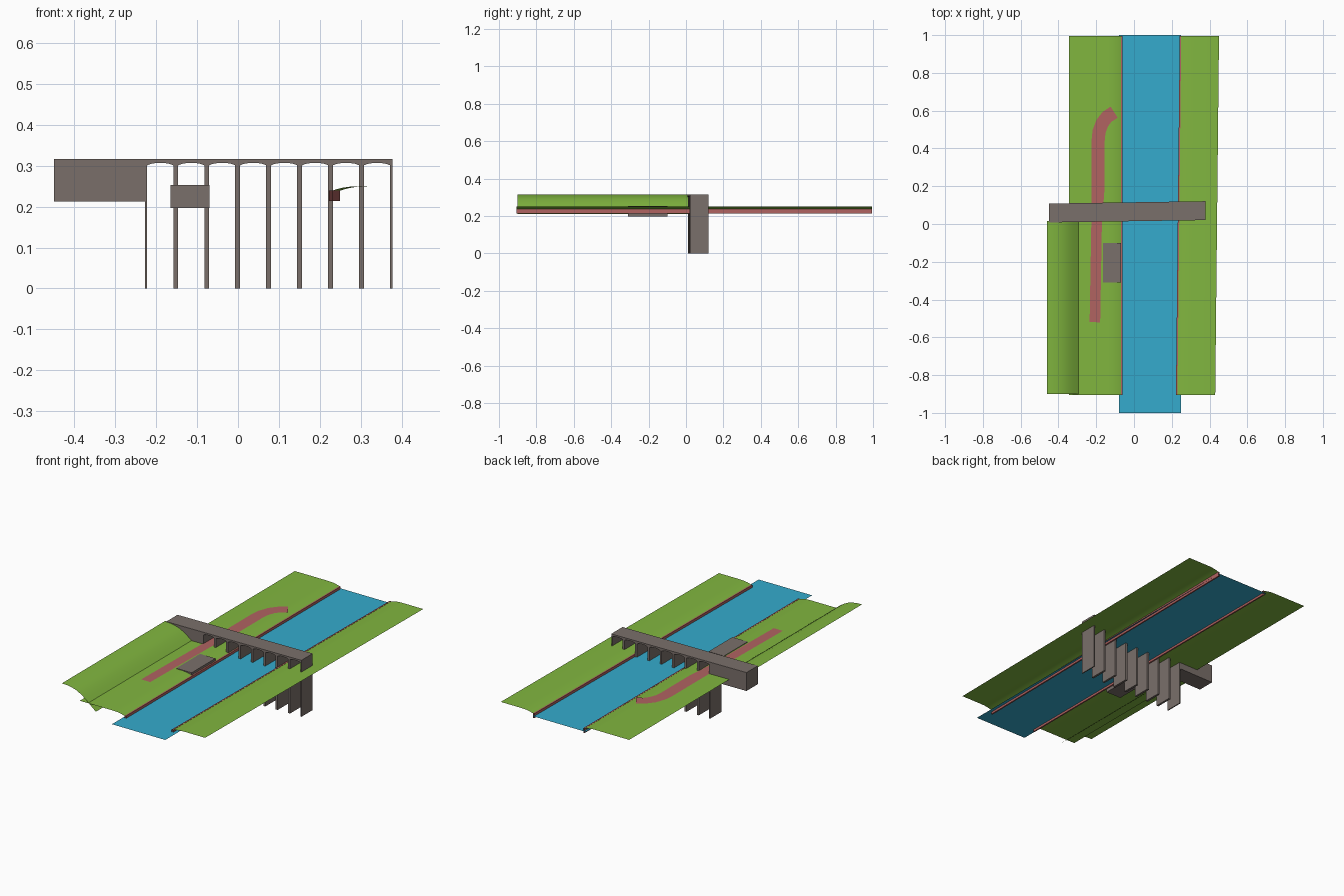
import bpy, math
from mathutils import Vector

cube = bpy.data.objects.get("Cube")
if cube:
    bpy.data.objects.remove(cube, do_unlink=True)


def material(name, rgb):
    m = bpy.data.materials.new(name)
    m.use_nodes = True
    m.diffuse_color = (*rgb, 1)
    m.node_tree.nodes["Principled BSDF"].inputs["Base Color"].default_value = (*rgb, 1)
    return m


GRASS = material("grass_green", (0.22, 0.47, 0.05))
WATER = material("water_blue", (0.035, 0.41, 0.61))
RED = material("brick_red", (0.44, 0.125, 0.12))
STONE = material("stone_grey", (0.195, 0.16, 0.145))


def add_mesh(name, verts, faces, mat, smooth=False):
    me = bpy.data.meshes.new(name)
    me.from_pydata(verts, [], faces)
    me.materials.append(mat)
    me.polygons.foreach_set("use_smooth", [smooth] * len(faces))
    ob = bpy.data.objects.new(name, me)
    bpy.context.collection.objects.link(ob)
    return ob


def sheet(name, row_a, row_b, mat, smooth=False):
    """Ribbon of quads joining two rows of points."""
    n = len(row_a)
    faces = [(i, i + 1, n + i + 1, n + i) for i in range(n - 1)]
    return add_mesh(name, row_a + row_b, faces, mat, smooth)


def prism(name, front, back, mat):
    """Solid between two matching outlines."""
    n = len(front)
    faces = [tuple(range(n)), tuple(reversed(range(n, 2 * n)))]
    faces += [(i, n + i, n + (i + 1) % n, (i + 1) % n) for i in range(n)]
    return add_mesh(name, front + back, faces, mat)


def strip(name, profile, y0, y1, mat, x_shift=0.0):
    """Profile in x and z drawn along y, drifting sideways by x_shift."""
    return sheet(name, [(x, y0, z) for x, z in profile],
                 [(x + x_shift, y1, z) for x, z in profile], mat, True)


GROUND, FRONT, BACK = 0.25, -0.905, 0.995
DRIFT = 0.02

# Canal water
sheet("canal_water", [(-0.08, -1, 0.226), (0.25, -1, 0.226)],
      [(-0.08, 1, 0.226), (0.25, 1, 0.226)], WATER)

# Banks, rounding down to the canal edge
lip = [(0, 0.238), (0.012, 0.242), (0.028, 0.246), (0.048, 0.249), (0.072, GROUND)]
strip("right_bank", [(0.227 + d, z) for d, z in lip] + [(0.43, GROUND)],
      FRONT, BACK, GRASS, DRIFT)
strip("left_bank", [(-0.345, GROUND)] + [(-0.065 - d, z) for d, z in reversed(lip)],
      FRONT, BACK, GRASS)

# Raised embankment leading to the bridge
strip("embankment", [(-0.46, 0.315), (-0.43, 0.314), (-0.40, 0.309), (-0.37, 0.30),
                     (-0.345, 0.287), (-0.32, 0.27), (-0.295, GROUND), (-0.25, 0.212)],
      -0.9, 0.015, GRASS)

# Canal edge walls: open channels with no end faces
for name, x, shift in (("left_canal_wall", -0.069, 0), ("right_canal_wall", 0.222, DRIFT)):
    wall = strip(name, [(x, 0.214), (x, 0.24), (x + 0.008, 0.24), (x + 0.008, 0.214), (x, 0.214)],
                 FRONT, BACK, RED, shift)
    wall.data.polygons.foreach_set("use_smooth", [False] * 4)

# Footpath: a ribbon with a bend at the far end
centre = [Vector(p) for p in ((-0.207, -0.52), (-0.198, 0), (-0.19, 0.2), (-0.19, 0.44),
                              (-0.185, 0.49), (-0.168, 0.535), (-0.142, 0.568), (-0.105, 0.592))]
left_row, right_row = [], []
for i, p in enumerate(centre):
    d = (centre[min(i + 1, len(centre) - 1)] - centre[max(i - 1, 0)]).normalized()
    side = Vector((-d.y, d.x)) * (0.028 if i < 2 else 0.035)
    left_row.append((*(p + side), 0.252))
    right_row.append((*(p - side), 0.252))
sheet("footpath", right_row, left_row, RED)

# Foundation block beside the canal
block = [(-0.165, 0.197), (-0.07, 0.197), (-0.07, 0.253), (-0.165, 0.253)]
prism("foundation_block", [(x, -0.31, z) for x, z in block],
      [(x, -0.1, z) for x, z in block], STONE)

# Bridge outline: abutment, then eight bays with shallow arched heads
BAYS, START, END, HALF = 8, -0.228, 0.378, 0.006
pitch = (END - START) / BAYS
outline = [(-0.45, 0.316), (-0.45, 0.213), (START, 0.213), (START, 0)]
for bay in range(BAYS):
    a = START + bay * pitch + HALF
    b = START + (bay + 1) * pitch - HALF
    outline.append((a, 0))
    for k in range(9):
        t = k / 8
        outline.append((a + (b - a) * t, 0.301 + 0.006 * math.sin(math.pi * t) ** 0.6
                        if 0 < k < 8 else 0.301))
    outline.append((b, 0))
outline += [(END, 0), (END, 0.316)]


def bridge_y(x, offset):
    return 0.065 + 0.015 * x + offset


prism("arched_bridge", [(x, bridge_y(x, -0.05), z) for x, z in outline],
      [(x, bridge_y(x, 0.05), z) for x, z in outline], STONE)
